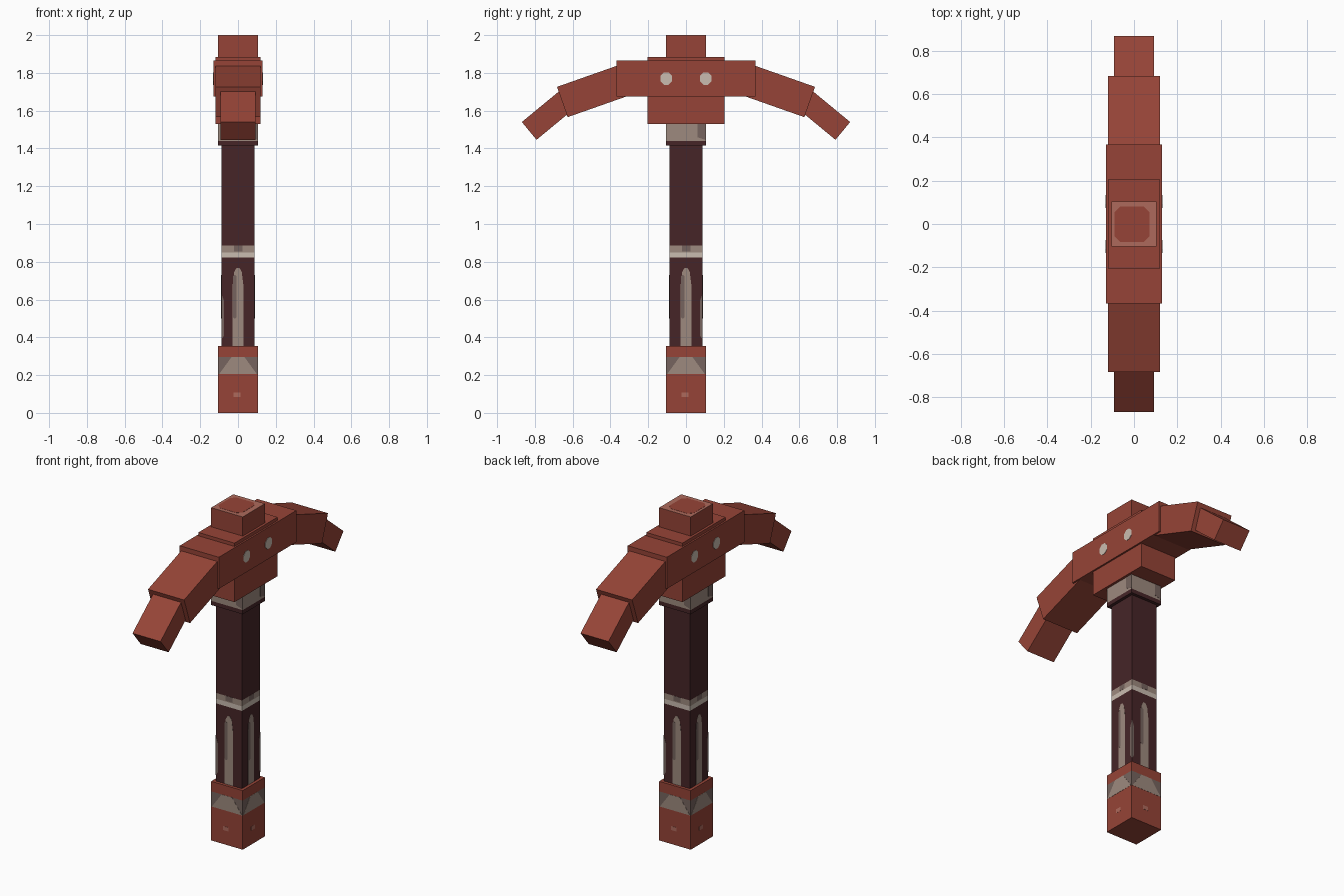
import bpy, bmesh, math
from mathutils import Matrix, Vector

cube = bpy.data.objects.get("Cube")
if cube:
    bpy.data.objects.remove(cube, do_unlink=True)


def material(name, rgb):
    # sRGB bytes to linear values
    lin = [((c / 255 + 0.055) / 1.055) ** 2.4 for c in rgb] + [1.0]
    m = bpy.data.materials.new(name)
    m.use_nodes = True
    m.diffuse_color = lin
    m.node_tree.nodes["Principled BSDF"].inputs["Base Color"].default_value = lin
    return m


RED = material("brick red", (150, 68, 55))
PALE_RED = material("worn red", (174, 106, 92))
DARK = material("dark wood", (70, 37, 39))
CREAM = material("cream", (202, 188, 176))
GREY = material("warm grey", (157, 138, 126))
DIM = material("dim grey", (118, 100, 94))


def finish(name, bm, mats):
    bmesh.ops.recalc_face_normals(bm, faces=bm.faces)
    mesh = bpy.data.meshes.new(name)
    bm.to_mesh(mesh)
    bm.free()
    for m in mats:
        mesh.materials.append(m)
    ob = bpy.data.objects.new(name, mesh)
    bpy.context.collection.objects.link(ob)
    return ob


def column(name, half, base, bands):
    """Square post whose sides are split into coloured bands (top z, material)."""
    bm = bmesh.new()
    mats = list(dict.fromkeys(m for _, m in bands))
    corners = [(-half, -half), (half, -half), (half, half), (-half, half)]
    ring = [bm.verts.new((x, y, base)) for x, y in corners]
    bm.faces.new(ring).material_index = mats.index(bands[0][1])
    for top, m in bands:
        upper = [bm.verts.new((x, y, top)) for x, y in corners]
        for i in range(4):
            j = (i + 1) % 4
            f = bm.faces.new((ring[i], ring[j], upper[j], upper[i]))
            f.material_index = mats.index(m)
        ring = upper
    bm.faces.new(ring).material_index = mats.index(bands[-1][1])
    return finish(name, bm, mats)


def box(name, hx, hy, z0, z1, mat):
    bm = bmesh.new()
    bmesh.ops.create_cube(bm, size=1, matrix=Matrix.Translation((0, 0, (z0 + z1) / 2))
                          @ Matrix.Diagonal((2 * hx, 2 * hy, z1 - z0, 1)))
    return finish(name, bm, [mat])


def prism(bm, pts, thick, matrix):
    """Extrude a flat outline lying in local x, z towards local -y."""
    front = [bm.verts.new(matrix @ Vector((u, -thick, w))) for u, w in pts]
    back = [bm.verts.new(matrix @ Vector((u, 0, w))) for u, w in pts]
    bm.faces.new(front)
    bm.faces.new(back[::-1])
    for i in range(len(pts)):
        j = (i + 1) % len(pts)
        bm.faces.new((front[j], front[i], back[i], back[j]))


def plates(name, half, pts, mat, thick=0.003, sides=range(4), flip=False):
    """Copy a painted outline round the sides of a square post."""
    bm = bmesh.new()
    for k in sides:
        s = -1 if flip and k % 2 else 1
        m = Matrix.Rotation(k * math.pi / 2, 4, 'Z') @ Matrix.Translation((0, -half, 0))
        prism(bm, [(s * u, w) for u, w in pts], thick, m)
    return finish(name, bm, [mat])


def rounded(u0, u1, z0, z1, c):
    """Rectangle with its corners cut."""
    return [(u0 + c, z0), (u1 - c, z0), (u1, z0 + c), (u1, z1 - c),
            (u1 - c, z1), (u0 + c, z1), (u0, z1 - c), (u0, z0 + c)]


def rect(u0, u1, z0, z1):
    return [(u0, z0), (u1, z0), (u1, z1), (u0, z1)]


# Handle with its grip band, pommel and collar
column("pommel", 0.105, 0, [(0.205, RED), (0.295, DIM), (0.355, RED)])
column("handle", 0.087, 0.34, [(0.822, DARK), (0.85, CREAM), (0.885, GREY), (1.43, DARK)])
column("collar", 0.105, 1.415, [(1.44, DARK), (1.55, GREY)])

# Painted wear on the handle, the same on all four sides
plates("pommel_band_light", 0.105,
       [(-0.1, 0.205), (0.1, 0.205), (0.06, 0.26), (0.035, 0.295), (-0.035, 0.295), (-0.06, 0.26)],
       GREY, 0.001)
plates("pommel_mark", 0.105, rect(-0.025, 0.012, 0.084, 0.108), PALE_RED, 0.001)
plates("grip_band_patch", 0.087, rect(-0.02, 0.025, 0.855, 0.885), DIM, 0.001)
plates("collar_shade", 0.105, [(0.06, 1.46), (0.104, 1.445), (0.104, 1.53), (0.06, 1.53)], DIM, 0.001)
stripe = [(-0.028, 0.355), (0.028, 0.355), (0.028, 0.68), (0.02, 0.745),
          (0.008, 0.768), (-0.008, 0.768), (-0.02, 0.745), (-0.028, 0.68)]
plates("grip_stripe", 0.087, stripe, GREY, 0.001)
plates("grip_stripe_shade", 0.087, rounded(-0.027, -0.008, 0.5, 0.73, 0.007), DIM, 0.002)
plates("edge_stripe", 0.087, [(-0.087, 0.39), (-0.073, 0.41), (-0.073, 0.59), (-0.087, 0.63)],
       DIM, 0.001, flip=True)

# Head: guard block, main block and cap
box("head_guard", 0.12, 0.205, 1.53, 1.885, RED)
box("head_block", 0.13, 0.368, 1.675, 1.865, RED)
box("head_cap", 0.105, 0.105, 1.87, 1.999, RED)
box("cap_top", 0.105, 0.105, 1.999, 2.0, PALE_RED)
bm = bmesh.new()
prism(bm, rounded(-0.09, 0.072, -0.082, 0.08, 0.025), 0.001,
      Matrix.Translation((0, 0, 2.0)) @ Matrix.Rotation(-math.pi / 2, 4, 'X'))
finish("cap_patch", bm, [RED])

# Pale studs on both broad sides of the head
for y, label in ((-0.104, "front"), (0.104, "back")):
    plates("stud_" + label, 0.13, rounded(y - 0.031, y + 0.031, 1.737, 1.803, 0.019),
           CREAM, 0.002, sides=(1, 3))


def beam(name, sign, half_x, tip, angle, length, thick):
    """Sloping box; tip is its outer top edge, angle its downward slope."""
    out = Vector((math.cos(angle), -math.sin(angle)))
    down = Vector((-math.sin(angle), -math.cos(angle)))
    a = Vector(tip)
    pts = [a, a - out * length, a - out * length + down * thick, a + down * thick]
    bm = bmesh.new()
    turn = Matrix.Rotation(sign * math.pi / 2, 4, 'Z') @ Matrix.Translation((0, half_x, 0))
    prism(bm, [tuple(p) for p in pts], 2 * half_x, turn)
    finish(name, bm, [RED])


# Curved-down arms and their tips
for sign, label in ((1, "back"), (-1, "front")):
    beam(label + "_arm", sign, 0.12, (0.683, 1.726), math.radians(19.4), 0.37, 0.17)
    beam(label + "_tip", sign, 0.093, (0.869, 1.54), math.radians(39.5), 0.28, 0.122)
